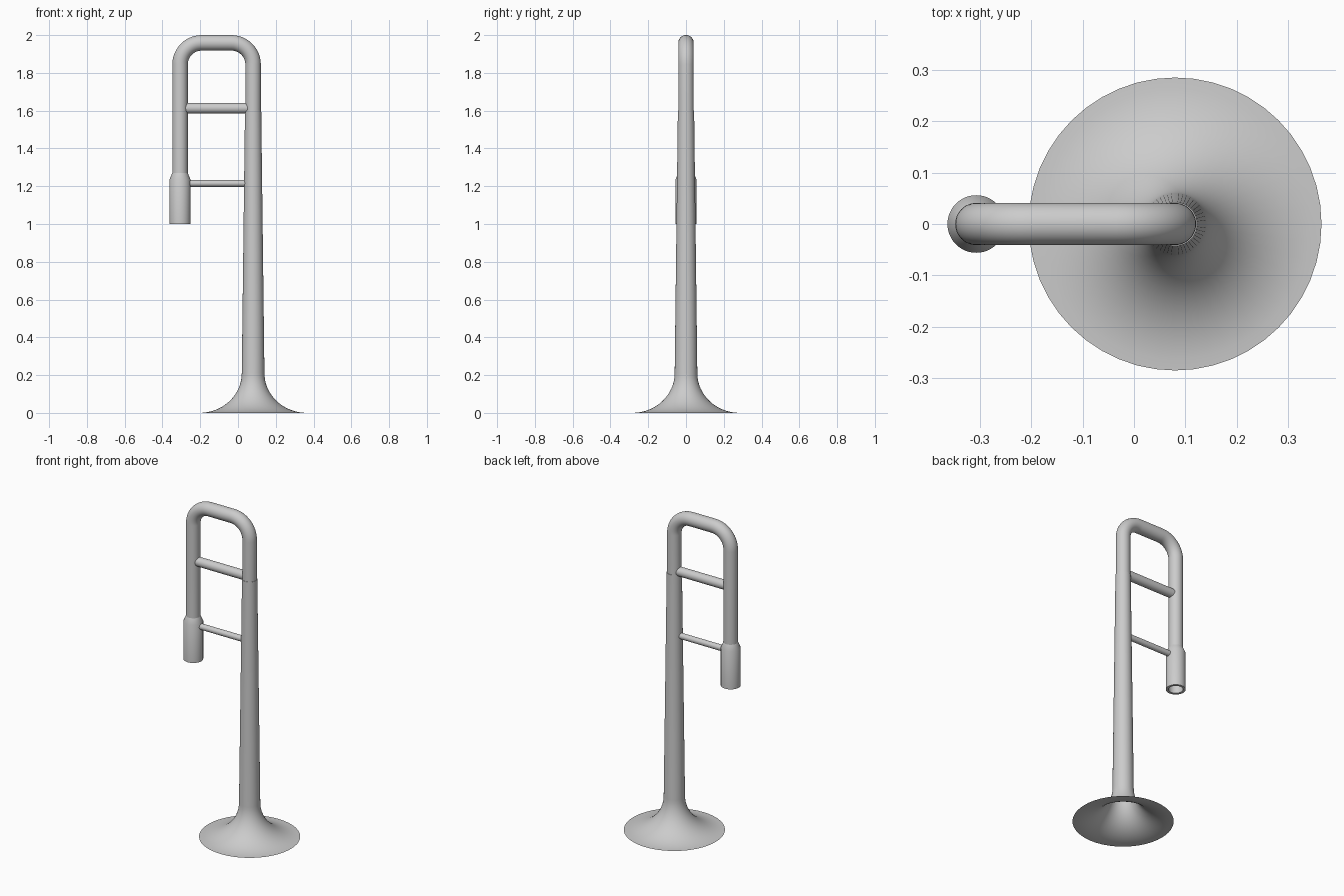
import bpy, math
from mathutils import Vector, Matrix

cube = bpy.data.objects.get("Cube")
if cube:
    bpy.data.objects.remove(cube)

metal = bpy.data.materials.new("grey_metal")
metal.use_nodes = True
colour = (0.6, 0.6, 0.6, 1)
metal.diffuse_color = colour
metal.node_tree.nodes["Principled BSDF"].inputs["Base Color"].default_value = colour

SIDES = 48
BELL_X, SLIDE_X = 0.08, -0.307
TUBE_R, BEND_R = 0.041, 0.115
TOP_Z = 2 - TUBE_R


def finish(name, verts, faces):
    mesh = bpy.data.meshes.new(name)
    mesh.from_pydata(verts, [], faces)
    mesh.materials.append(metal)
    obj = bpy.data.objects.new(name, mesh)
    bpy.context.collection.objects.link(obj)
    bpy.ops.object.select_all(action="DESELECT")
    obj.select_set(True)
    bpy.context.view_layer.objects.active = obj
    bpy.ops.object.shade_smooth_by_angle(angle=math.radians(40))
    return obj


def skin(name, rings):
    """Join equal rings of points into a tube."""
    verts = [p for ring in rings for p in ring]
    faces = []
    for i in range(len(rings) - 1):
        for j in range(SIDES):
            a, b = i * SIDES + j, i * SIDES + (j + 1) % SIDES
            faces.append((a, b, b + SIDES, a + SIDES))
    return finish(name, verts, faces)


def ring(centre, radius, u, v):
    angles = [2 * math.pi * j / SIDES for j in range(SIDES)]
    return [centre + radius * (math.cos(a) * u + math.sin(a) * v) for a in angles]


def lathe(name, x, profile):
    """Turn a (radius, height) profile about a vertical axis."""
    u, v = Vector((1, 0, 0)), Vector((0, 1, 0))
    return skin(name, [ring(Vector((x, 0, z)), r, u, v) for r, z in profile])


def brace(name, z, radius):
    u, v = Vector((0, 1, 0)), Vector((0, 0, 1))
    return skin(name, [ring(Vector((x, 0, z)), radius, u, v)
                       for x in (SLIDE_X + 0.01, BELL_X - 0.01)])


# Flared bell: quarter-round skirt running into a slowly tapering stem
flare = []
for i in range(17):
    a = math.pi / 2 * i / 16
    flare.append((0.285 - 0.225 * math.sin(a), 0.21 * (1 - math.cos(a))))
lathe("bell", BELL_X, flare + [(0.043, 1.6), (TUBE_R, 1.6)])

# Bent tuning tube: two legs joined by rounded corners
path = [(SLIDE_X, 1.23, math.pi)]
for cx, start in ((SLIDE_X + BEND_R, math.pi), (BELL_X - BEND_R, math.pi / 2)):
    for i in range(13):
        a = start - math.pi / 2 * i / 12
        path.append((cx + BEND_R * math.cos(a), TOP_Z - BEND_R + BEND_R * math.sin(a), a))
path.append((BELL_X, 1.59, 0))
skin("bent_tube", [ring(Vector((x, 0, z)), TUBE_R,
                        Vector((math.cos(a), 0, math.sin(a))), Vector((0, -1, 0)))
                   for x, z, a in path])

# Open socket at the end of the bent tube
lathe("socket", SLIDE_X, [(TUBE_R, 1.24), (TUBE_R, 1.0), (0.056, 1.0),
                          (0.056, 1.235), (TUBE_R, 1.27)])

# Cross braces between the legs
brace("upper_brace", 1.613, 0.028)
brace("lower_brace", 1.215, 0.018)
